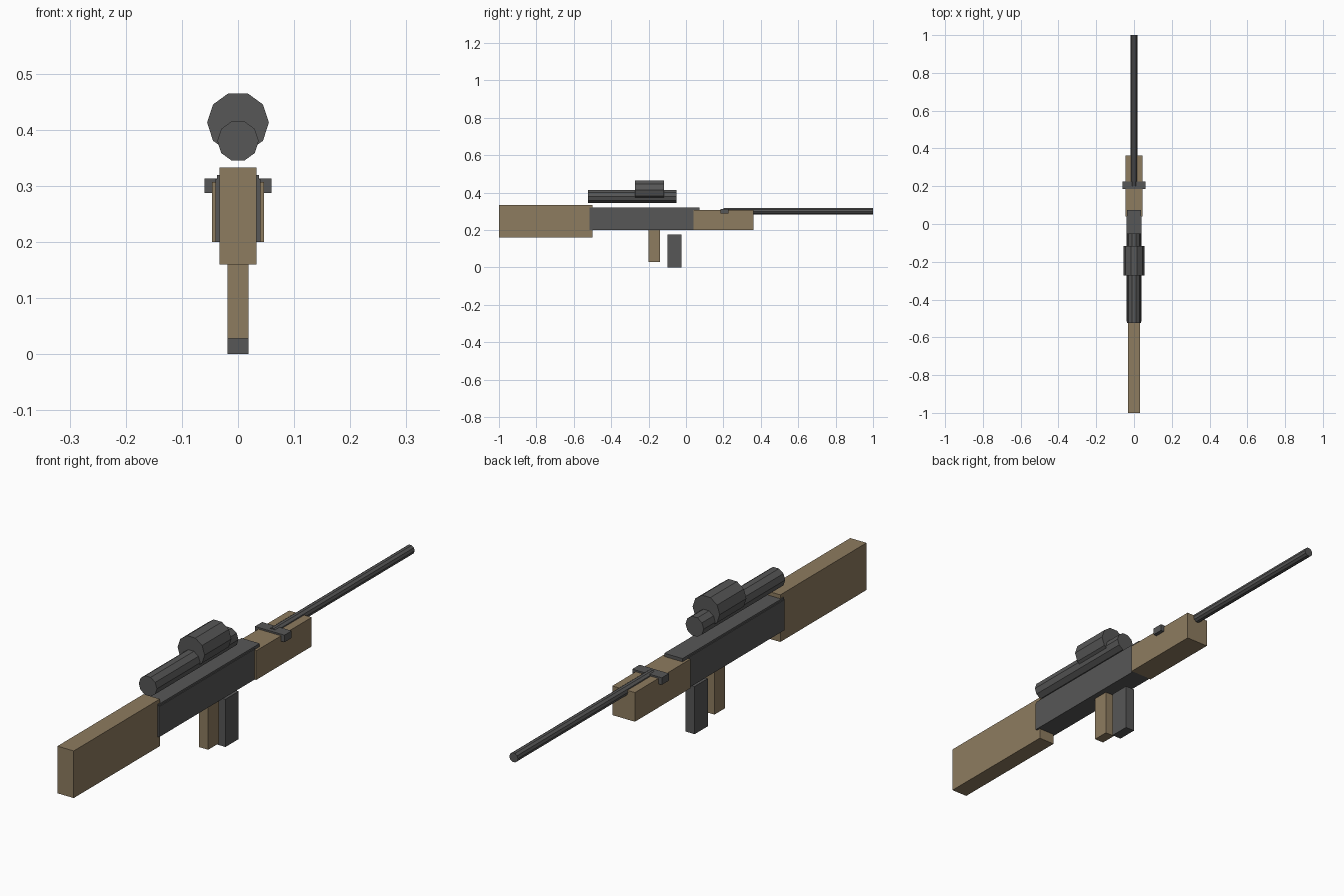
import bpy, math

if "Cube" in bpy.data.objects:
    bpy.data.objects.remove(bpy.data.objects["Cube"])


def material(name, rgb):
    m = bpy.data.materials.new(name)
    m.diffuse_color = (*rgb, 1)
    m.use_nodes = True
    m.node_tree.nodes["Principled BSDF"].inputs["Base Color"].default_value = m.diffuse_color
    return m


wood = material("brown wood", (0.27, 0.20, 0.115))
metal = material("dark grey metal", (0.095, 0.095, 0.095))


def box(name, half_x, y0, y1, z0, z1, mat):
    """Box centred on x = 0, given its y and z extents."""
    bpy.ops.mesh.primitive_cube_add(size=1, location=(0, (y0 + y1) / 2, (z0 + z1) / 2))
    ob = bpy.context.object
    ob.name = name
    ob.scale = (2 * half_x, y1 - y0, z1 - z0)
    bpy.ops.object.transform_apply(location=False, rotation=False, scale=True)
    ob.data.materials.append(mat)


def tube(name, radius, y0, y1, z, mat):
    """Ten-sided cylinder along y with a flat side on top."""
    bpy.ops.mesh.primitive_cylinder_add(vertices=10, radius=radius, depth=y1 - y0,
                                        location=(0, (y0 + y1) / 2, z),
                                        rotation=(math.pi / 2, math.radians(18), 0))
    ob = bpy.context.object
    ob.name = name
    bpy.ops.object.transform_apply(location=False, rotation=True, scale=False)
    ob.data.materials.append(mat)


# Wooden furniture
box("stock", 0.033, -1.0, -0.5, 0.16, 0.333, wood)
box("fore_end", 0.046, 0.04, 0.362, 0.20, 0.307, wood)
box("grip", 0.019, -0.2, -0.138, 0.028, 0.21, wood)

# Receiver with its top cover
box("receiver", 0.040, -0.515, 0.042, 0.20, 0.312, metal)
box("top_cover", 0.037, -0.515, 0.073, 0.305, 0.319, metal)
box("magazine", 0.019, -0.1, -0.023, 0.0, 0.175, metal)

# Barrel and cross band
tube("barrel", 0.0175, 0.2, 1.0, 0.30, metal)
box("barrel_band", 0.06, 0.184, 0.226, 0.287, 0.313, metal)

# Optic tube and its wide middle
tube("optic_tube", 0.0368, -0.523, -0.05, 0.38, metal)
tube("optic_drum", 0.055, -0.272, -0.117, 0.4127, metal)
